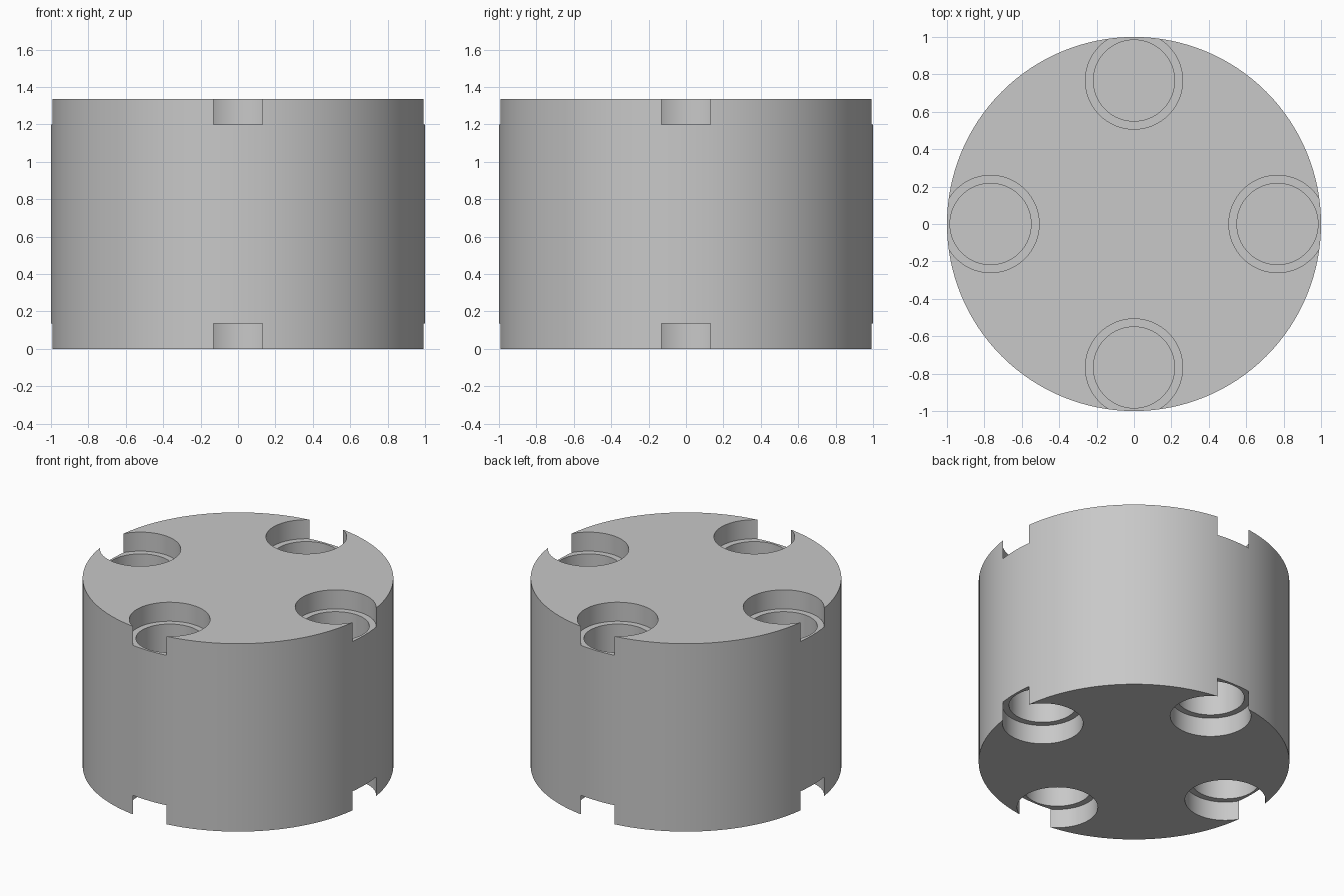
import bpy, bmesh, math
from mathutils import Matrix

HEIGHT = 1.335
RING = 0.767       # distance of each pocket from the axis
WIDE, NARROW = 0.26, 0.217
STEP = 0.135       # depth of the wide counterbore
DEEP = 0.53        # full depth of the narrow bore

if "Cube" in bpy.data.objects:
    bpy.data.objects.remove(bpy.data.objects["Cube"])

grey = bpy.data.materials.new("plain grey")
grey.use_nodes = True
colour = (0.58, 0.58, 0.58, 1)
grey.diffuse_color = colour
grey.node_tree.nodes["Principled BSDF"].inputs["Base Color"].default_value = colour


def add_cylinder(bm, radius, low, high, x=0, y=0, sides=64):
    bmesh.ops.create_cone(
        bm, cap_ends=True, segments=sides, radius1=radius, radius2=radius,
        depth=high - low, matrix=Matrix.Translation((x, y, (low + high) / 2)))


def finish(bm, name):
    mesh = bpy.data.meshes.new(name)
    bm.to_mesh(mesh)
    bm.free()
    mesh.materials.append(grey)
    obj = bpy.data.objects.new(name, mesh)
    bpy.context.collection.objects.link(obj)
    return obj


# Solid round body
bm = bmesh.new()
add_cylinder(bm, 1, 0, HEIGHT, sides=128)
body = finish(bm, "round_body")

# Cutters: wide counterbores first, then narrower blind bores, on both ends
cutters = []
for name, radius, depth in (("counterbore_cutter", WIDE, STEP),
                            ("bore_cutter", NARROW, DEEP)):
    bm = bmesh.new()
    for i in range(4):
        x = RING * math.cos(i * math.pi / 2)
        y = RING * math.sin(i * math.pi / 2)
        add_cylinder(bm, radius, -0.1, depth, x, y)
        add_cylinder(bm, radius, HEIGHT - depth, HEIGHT + 0.1, x, y)
    cutter = finish(bm, name)
    cutter.hide_render = True
    cutters.append(cutter)
    cut = body.modifiers.new(name, 'BOOLEAN')
    cut.operation = 'DIFFERENCE'
    cut.solver = 'EXACT'
    cut.object = cutter

# Apply the cuts and smooth the curved walls
bpy.ops.object.select_all(action='DESELECT')
body.select_set(True)
bpy.context.view_layer.objects.active = body
for modifier in list(body.modifiers):
    bpy.ops.object.modifier_apply(modifier=modifier.name)
for cutter in cutters:
    bpy.data.objects.remove(cutter)
bpy.ops.object.shade_smooth_by_angle(angle=math.radians(30))
